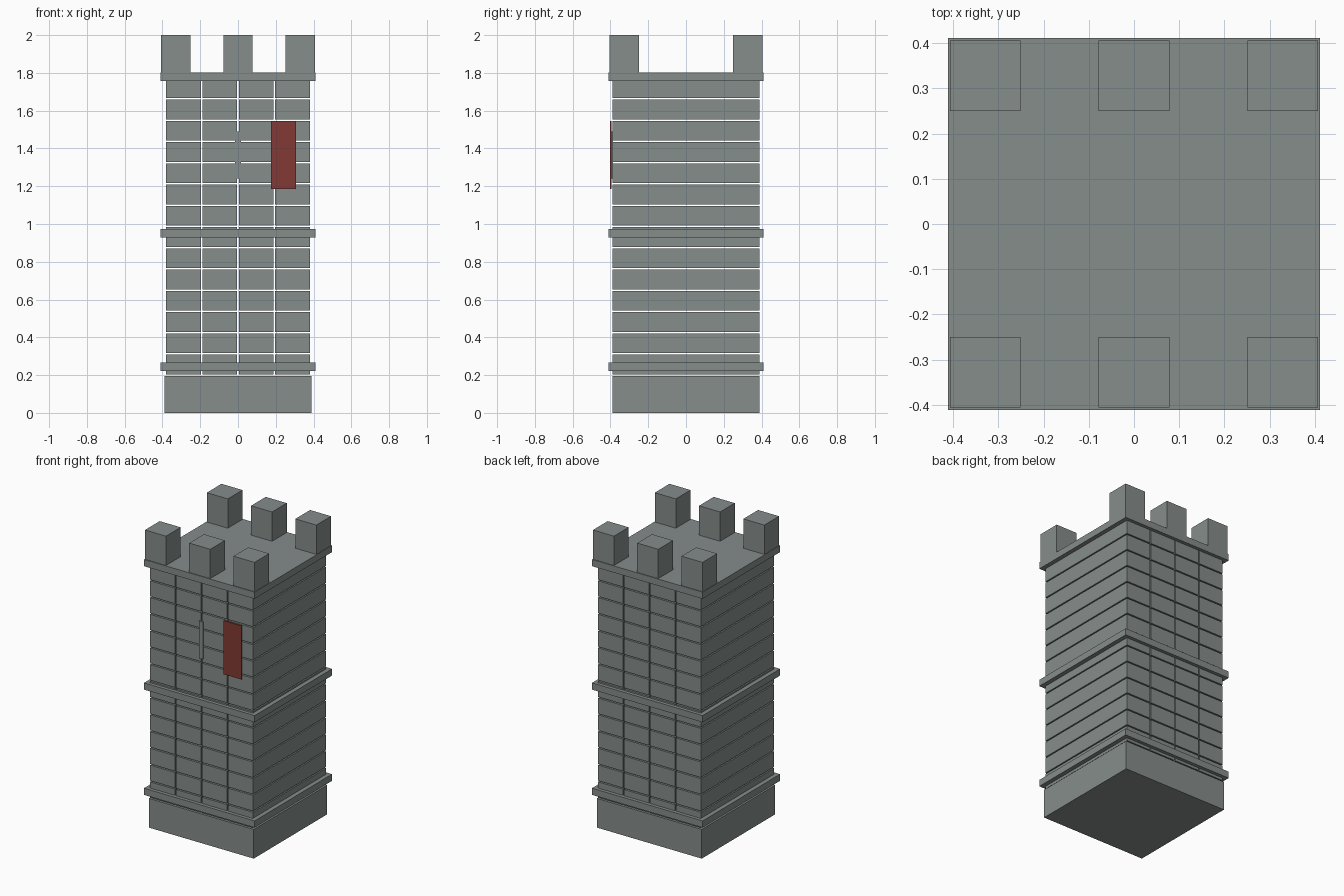
import bpy

if "Cube" in bpy.data.objects:
    bpy.data.objects.remove(bpy.data.objects["Cube"], do_unlink=True)


def make_material(name, rgb):
    mat = bpy.data.materials.new(name)
    mat.use_nodes = True
    mat.diffuse_color = (*rgb, 1)
    mat.node_tree.nodes["Principled BSDF"].inputs["Base Color"].default_value = (*rgb, 1)
    return mat


stone = make_material("grey stone", (0.235, 0.266, 0.258))
red = make_material("dark red cloth", (0.223, 0.042, 0.034))


def box(name, x, y, z, mat=stone):
    """Box from (low, high) ranges on each axis."""
    ranges = (x, y, z)
    bpy.ops.mesh.primitive_cube_add(size=1, location=[(a + b) / 2 for a, b in ranges])
    obj = bpy.context.object
    obj.name = name
    obj.scale = [b - a for a, b in ranges]
    bpy.ops.object.transform_apply(location=False, rotation=False, scale=True)
    obj.data.materials.append(mat)
    return obj


WALL = 0.39
BAND = 0.411
GAP = 0.008
BASE_TOP = 0.196
ROWS, COLUMNS = 14, 4
ROW_PITCH = 0.1125
COLUMN_PITCH = 0.193

# Solid foot of the tower
box("base", (-WALL, WALL), (-WALL, WALL), (0, BASE_TOP))

# Stone courses: four beams per row, running from front to back
for row in range(ROWS):
    bottom = 0.2 + GAP / 2 + row * ROW_PITCH
    for column in range(COLUMNS):
        centre = (column - (COLUMNS - 1) / 2) * COLUMN_PITCH
        half = (COLUMN_PITCH - GAP) / 2
        box("stone_block", (centre - half, centre + half), (-0.388, 0.388),
            (bottom, bottom + ROW_PITCH - GAP))

# Projecting bands; the highest one is also the roof
for name, z in (("lower_band", 0.222), ("middle_band", 0.929), ("roof_slab", 1.758)):
    box(name, (-BAND, BAND), (-BAND, BAND), (z, z + 0.045))

# Battlements along the front and back
for x in (-0.329, 0, 0.329):
    for y in (-0.328, 0.328):
        box("battlement", (x - 0.078, x + 0.078), (y - 0.078, y + 0.078), (1.8, 2.0))

# Arrow slit plate and hanging banner on the front
box("arrow_slit", (-0.015, 0.015), (-0.395, -0.387), (1.24, 1.49))
box("banner", (0.175, 0.307), (-0.402, -0.394), (1.185, 1.545), red)
